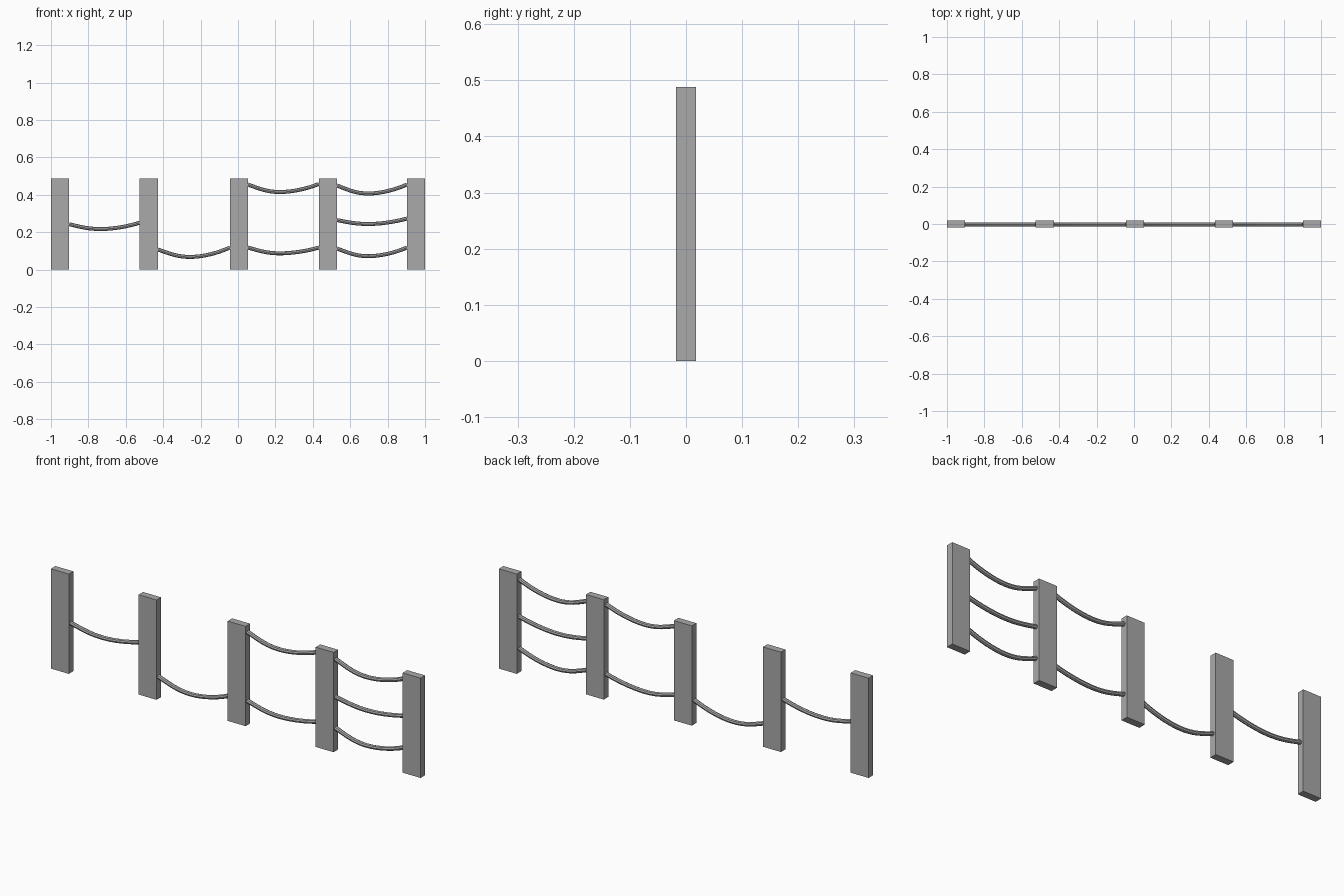
import bpy
from mathutils import Vector

cube = bpy.data.objects.get("Cube")
if cube:
    bpy.data.objects.remove(cube, do_unlink=True)

WIDTH, DEPTH, HEIGHT = 0.097, 0.035, 0.488
RADIUS = 0.0105
POSTS = [-0.9515, -0.477, 0.005, 0.481, 0.9515]


def make_material(name, color):
    mat = bpy.data.materials.new(name)
    mat.use_nodes = True
    mat.diffuse_color = color
    mat.node_tree.nodes["Principled BSDF"].inputs["Base Color"].default_value = color
    return mat


grey = make_material("plain grey", (0.4, 0.4, 0.4, 1))


def add_post(index, x):
    bpy.ops.mesh.primitive_cube_add(size=1, location=(x, 0, HEIGHT / 2))
    post = bpy.context.object
    post.name = f"post_{index + 1}"
    post.scale = (WIDTH, DEPTH, HEIGHT)
    bpy.ops.object.transform_apply(location=False, rotation=False, scale=True)
    post.data.materials.append(grey)


def add_rope(name, bay, z_left, z_low, z_right):
    """Round rope sagging between the facing sides of two neighbouring posts."""
    x0 = POSTS[bay] + WIDTH / 2
    x1 = POSTS[bay + 1] - WIDTH / 2
    span = x1 - x0
    low = x0 + span * 0.45
    points = [Vector((x0, -0.002, z_left)), Vector((low, -0.002, z_low)),
              Vector((x1, -0.002, z_right))]
    curve = bpy.data.curves.new(name, "CURVE")
    curve.dimensions = "3D"
    curve.bevel_depth = RADIUS
    curve.bevel_resolution = 2
    curve.resolution_u = 8
    curve.use_fill_caps = True
    spline = curve.splines.new("BEZIER")
    spline.bezier_points.add(2)
    reach = Vector((span * 0.17, 0, 0))
    for i, (bp, co) in enumerate(zip(spline.bezier_points, points)):
        bp.handle_left_type = bp.handle_right_type = "FREE"
        bp.co = co
        # end handles slope down towards the lowest point
        drop = (co.z - z_low) * 0.6
        bp.handle_left = co - reach - Vector((0, 0, drop if i == 2 else 0))
        bp.handle_right = co + reach - Vector((0, 0, drop if i == 0 else 0))
    rope = bpy.data.objects.new(name, curve)
    bpy.context.collection.objects.link(rope)
    bpy.ops.object.select_all(action="DESELECT")
    rope.select_set(True)
    bpy.context.view_layer.objects.active = rope
    bpy.ops.object.convert(target="MESH")
    rope = bpy.context.object
    rope.data.materials.clear()
    rope.data.materials.append(grey)
    bpy.ops.object.shade_smooth_by_angle()


# Posts
for i, x in enumerate(POSTS):
    add_post(i, x)

# Ropes: name, bay, left, lowest and right heights
for rope in [
    ("middle_rope_1", 0, 0.243, 0.217, 0.251),
    ("bottom_rope_2", 1, 0.108, 0.068, 0.118),
    ("top_rope_3", 2, 0.455, 0.415, 0.458),
    ("bottom_rope_3", 2, 0.118, 0.087, 0.118),
    ("top_rope_4", 3, 0.450, 0.407, 0.455),
    ("middle_rope_4", 3, 0.265, 0.244, 0.273),
    ("bottom_rope_4", 3, 0.113, 0.072, 0.118),
]:
    add_rope(*rope)
